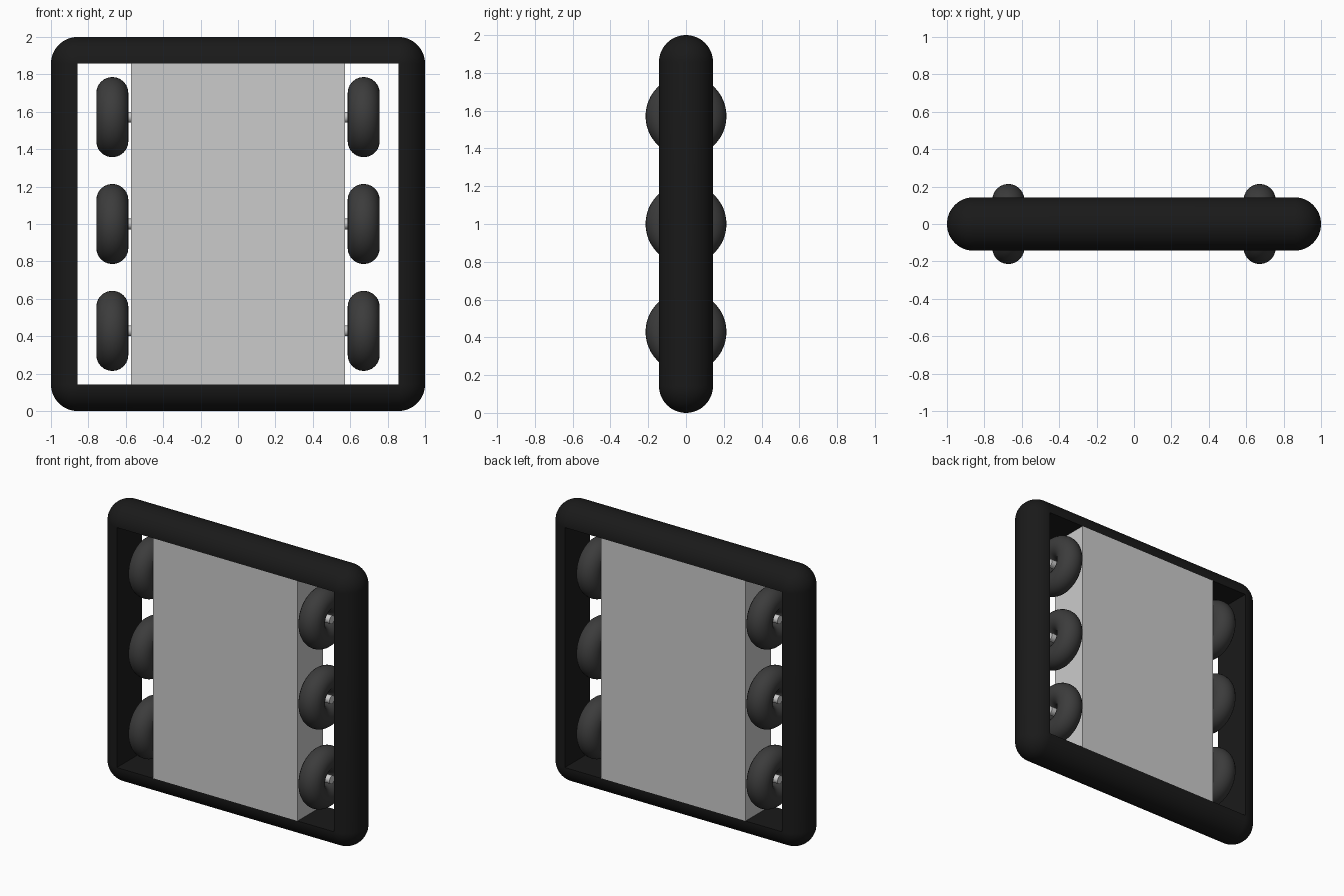
import bpy, bmesh
from math import pi, sin, cos, radians

if "Cube" in bpy.data.objects:
    bpy.data.objects.remove(bpy.data.objects["Cube"])

U = 1 / 7  # base module: frame radius, body half depth


def material(name, value):
    m = bpy.data.materials.new(name)
    m.diffuse_color = (value, value, value, 1)
    m.use_nodes = True
    m.node_tree.nodes["Principled BSDF"].inputs["Base Color"].default_value = m.diffuse_color
    return m


def smooth(obj, angle=35):
    bpy.ops.object.select_all(action='DESELECT')
    obj.select_set(True)
    bpy.context.view_layer.objects.active = obj
    bpy.ops.object.shade_smooth_by_angle(angle=radians(angle))


black = material("frame_black", 0.01)
rubber = material("tyre_rubber", 0.045)


# Frame: half-round section swept round a square, with ball corners
def build_frame(half, r, seg=16):
    bm = bmesh.new()
    rings = []
    for i in range(2 * seg + 1):
        phi = -pi / 2 + pi * i / (2 * seg)
        ring = []
        for k, (sx, sz) in enumerate([(1, 1), (-1, 1), (-1, -1), (1, -1)]):
            for j in range(seg + 1):
                a = (k + j / seg) * pi / 2
                d = r * cos(phi)
                ring.append(bm.verts.new((sx * half + d * cos(a), r * sin(phi),
                                          1 + sz * half + d * sin(a))))
        rings.append(ring)
    n = len(rings[0])
    for i in range(len(rings)):
        a, b = rings[i], rings[(i + 1) % len(rings)]  # last pair is the flat inner wall
        for j in range(n):
            bm.faces.new((a[j], a[(j + 1) % n], b[(j + 1) % n], b[j]))
    bmesh.ops.remove_doubles(bm, verts=bm.verts, dist=1e-5)
    bmesh.ops.recalc_face_normals(bm, faces=bm.faces)
    me = bpy.data.meshes.new("frame")
    bm.to_mesh(me)
    bm.free()
    obj = bpy.data.objects.new("frame", me)
    bpy.context.collection.objects.link(obj)
    me.materials.append(black)
    smooth(obj)


build_frame(6 * U, U)

# Body: plain block between the top and bottom rails
bpy.ops.mesh.primitive_cube_add(size=1, location=(0, 0, 1))
body = bpy.context.object
body.name = "body"
body.scale = (8 * U, 2 * U, 12 * U)

# Wheels: doughnut tyres on stub axles, three per side
for side, s in (("left", -1), ("right", 1)):
    for i, z in enumerate((3 * U, 1, 11 * U)):
        bpy.ops.mesh.primitive_torus_add(
            location=(s * 0.672, 0, z), rotation=(0, pi / 2, 0),
            major_radius=0.9 * U, minor_radius=0.6 * U,
            major_segments=48, minor_segments=24)
        tyre = bpy.context.object
        tyre.name = f"tyre_{side}_{i + 1}"
        tyre.data.materials.append(rubber)
        smooth(tyre, 60)

        x0, x1 = 0.56, 0.743
        bpy.ops.mesh.primitive_cylinder_add(
            vertices=32, radius=0.0286, depth=x1 - x0,
            location=(s * (x0 + x1) / 2, 0, z), rotation=(0, pi / 2, 0))
        axle = bpy.context.object
        axle.name = f"axle_{side}_{i + 1}"
        smooth(axle)
